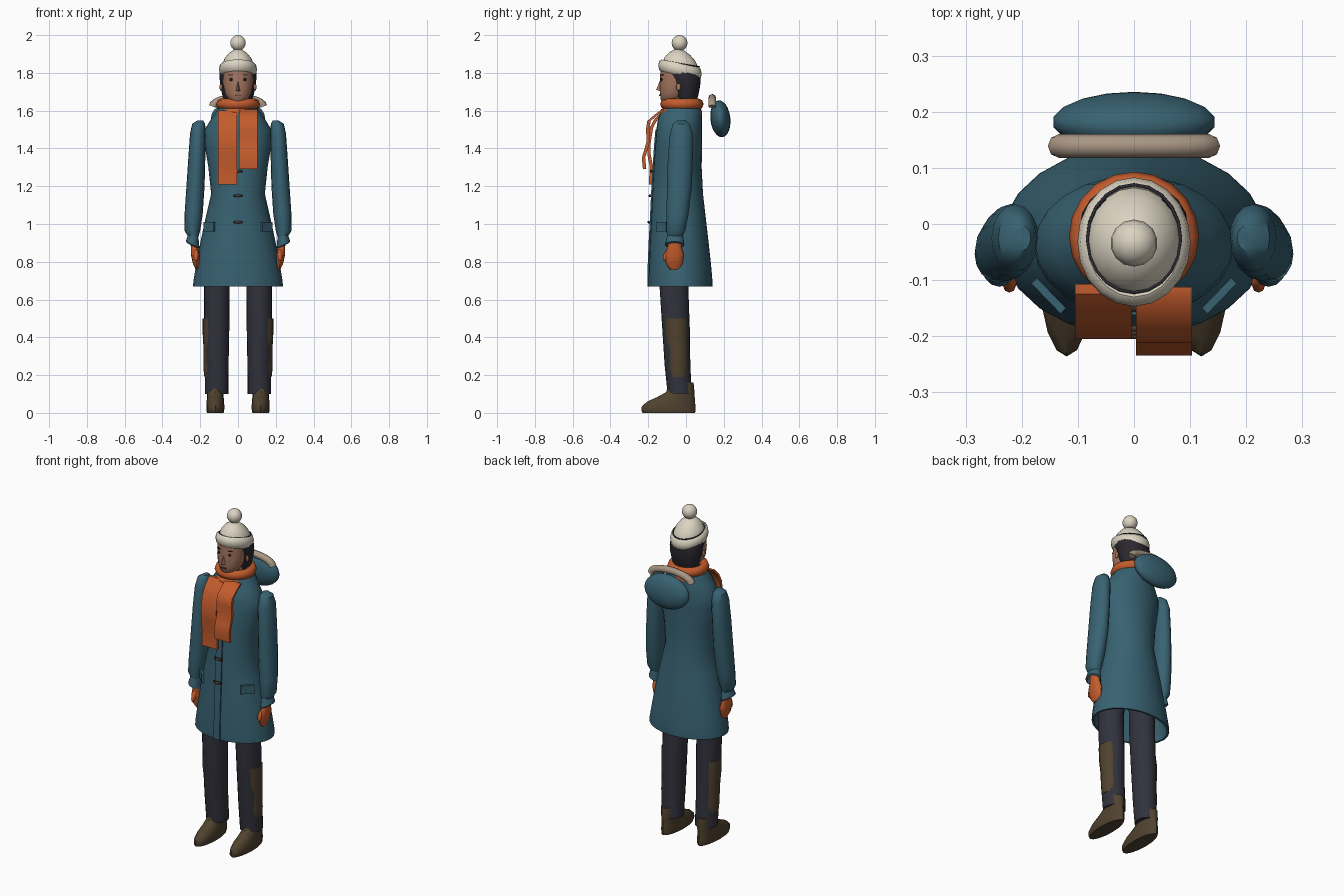
import bpy, bmesh, math
from mathutils import Vector

if "Cube" in bpy.data.objects:
    bpy.data.objects.remove(bpy.data.objects["Cube"])

def lin(c):
    c /= 255
    return c / 12.92 if c < 0.04045 else ((c + 0.055) / 1.055) ** 2.4

def material(name, r, g, b):
    m = bpy.data.materials.new(name)
    m.diffuse_color = (lin(r), lin(g), lin(b), 1)
    m.use_nodes = True
    m.node_tree.nodes["Principled BSDF"].inputs["Base Color"].default_value = m.diffuse_color
    return m

TEAL = material("coat teal", 56, 98, 114)
ORANGE = material("scarf orange", 196, 92, 45)
CREAM = material("hat cream", 220, 212, 194)
FUR = material("fur beige", 168, 150, 132)
SKIN = material("skin", 165, 118, 96)
HAIR = material("hair dark", 42, 40, 47)
NAVY = material("trouser navy", 50, 50, 61)
BROWN = material("boot brown", 80, 66, 47)
BLACK = material("eye black", 28, 24, 26)
LIP = material("lip", 128, 70, 66)

def finish(ob, name, mat, angle=40):
    ob.name = name
    ob.data.materials.clear()
    ob.data.materials.append(mat)
    bpy.ops.object.select_all(action='DESELECT')
    ob.select_set(True)
    bpy.context.view_layer.objects.active = ob
    bpy.ops.object.shade_smooth_by_angle(angle=math.radians(angle))
    return ob

def mesh_object(bm, name, mat, angle=40):
    bmesh.ops.recalc_face_normals(bm, faces=bm.faces)
    me = bpy.data.meshes.new(name)
    bm.to_mesh(me)
    bm.free()
    ob = bpy.data.objects.new(name, me)
    bpy.context.collection.objects.link(ob)
    return finish(ob, name, mat, angle)

def loft(name, rings, mat, segs=16, tx=0, ty=0, side=1, closed=False, angle=40):
    """Stack of ellipses (x, y, z, rx, ry), optionally tilted."""
    bm = bmesh.new()
    loops = []
    for x, y, z, rx, ry in rings:
        loop = []
        for i in range(segs):
            a = 2 * math.pi * i / segs
            dx, dy = rx * math.cos(a), ry * math.sin(a)
            loop.append(bm.verts.new((side * (x + dx), y + dy, z + tx * dx + ty * dy)))
        loops.append(loop)
    pairs = list(zip(loops, loops[1:])) + ([(loops[-1], loops[0])] if closed else [])
    for a, b in pairs:
        for i in range(segs):
            j = (i + 1) % segs
            bm.faces.new((a[i], a[j], b[j], b[i]))
    if not closed:
        bm.faces.new(loops[0])
        bm.faces.new(loops[-1])
    return mesh_object(bm, name, mat, angle)

def ribbon(name, path, x0, x1, t, mat):
    """Band of width x0..x1 following (y, z) points, t thick."""
    bm = bmesh.new()
    rows = [[bm.verts.new(p) for p in ((x0, y, z), (x1, y, z), (x1, y + t, z), (x0, y + t, z))]
            for y, z in path]
    for a, b in zip(rows, rows[1:]):
        for i in range(4):
            j = (i + 1) % 4
            bm.faces.new((a[i], a[j], b[j], b[i]))
    bm.faces.new(rows[0])
    bm.faces.new(rows[-1])
    return mesh_object(bm, name, mat)

def ball(name, loc, scale, mat, rot=(0, 0, 0), segs=14, rings=10):
    bpy.ops.mesh.primitive_uv_sphere_add(segments=segs, ring_count=rings, location=loc, rotation=rot)
    ob = bpy.context.object
    ob.scale = scale
    return finish(ob, name, mat, 60)

def box(name, loc, size, mat, rot=(0, 0, 0)):
    bpy.ops.mesh.primitive_cube_add(size=1, location=loc, rotation=rot)
    ob = bpy.context.object
    ob.scale = size
    return finish(ob, name, mat)

def ring(name, z, y, rx, ry, r, h, mat, ty=0):
    """Soft band around the neck or head."""
    prof = [(math.cos(k * math.pi / 4), math.sin(k * math.pi / 4)) for k in range(8)]
    loft(name, [(0, y, z + h * s, rx + r * c, ry + r * c) for c, s in prof], mat, 20, ty=ty,
         closed=True, angle=60)

# Coat: outer shell, rolled hem and inner lining: z, half width, front, back
outer = [(0.67, .238, -.20, .14), (0.70, .236, -.2, .14), (0.78, .222, -.198, .133),
         (0.9, .2, -.193, .12), (1.03, .172, -.186, .105), (1.16, .142, -.18, .09),
         (1.3, .157, -.172, .083), (1.43, .178, -.163, .085), (1.5, .176, -.157, .086),
         (1.56, .14, -.148, .086), (1.6, .112, -.13, .082), (1.64, .088, -.11, .068)]
inner = [(1.0, .15, -.16, .08), (0.78, .208, -.185, .12), (0.67, .226, -.188, .128)]
loft("coat", [(0, (f + b) / 2, z, w, (b - f) / 2) for z, w, f, b in inner + outer], TEAL, 24)
ribbon("coat_placket", [(f - .005, z) for z, w, f, b in outer[:9]], -.02, .02, .012, TEAL)

# Toggles with cord loops
for z, y in ((1.28, -.18), (1.15, -.187), (1.01, -.193)):
    box("toggle_cord", (0, y, z), (.05, .006, .014), BLACK)
    ball("toggle", (0, y - .005, z), (.023, .007, .007), BROWN, segs=8, rings=6)

for s in (-1, 1):
    # Pocket flap
    box("pocket_flap", (s * .152, -.128, .985), (.075, .014, .05), TEAL, (0, 0, s * math.radians(46)))
    # Sleeve, tilted cuff and mitten
    loft("sleeve", [(.2, -.025, 1.548, .016, .022), (.208, -.025, 1.53, .034, .045),
                    (.212, -.025, 1.48, .042, .06), (.218, -.03, 1.35, .045, .066),
                    (.225, -.035, 1.2, .048, .066), (.235, -.045, 1.05, .048, .058),
                    (.242, -.054, .965, .042, .05), (.236, -.058, .93, .026, .04)], TEAL, side=s)
    loft("cuff", [(.235, -.058, .94, .026, .042), (.24, -.06, .89, .036, .052),
                  (.24, -.06, .885, .03, .045), (.235, -.058, .935, .022, .036)], TEAL,
         tx=.5, side=s, closed=True)
    loft("mitten", [(.232, -.058, .93, .02, .032), (.23, -.06, .88, .02, .036),
                    (.226, -.062, .84, .024, .05), (.221, -.062, .79, .018, .044),
                    (.216, -.06, .76, .009, .026)], ORANGE, 12, side=s, angle=60)
    ball("mitten_thumb", (s * .222, -.105, .835), (.013, .014, .034), ORANGE,
         (math.radians(-20), 0, 0), 8, 6)
    # Trouser leg with boot shaft showing through its outer side
    loft("trouser_leg", [(.113, -.033, .1, .062, .064), (.113, -.045, .25, .063, .068),
                         (.113, -.053, .45, .067, .073), (.112, -.064, .67, .068, .076),
                         (.106, -.06, .85, .07, .076)], NAVY, 20, side=s)
    loft("boot_shaft", [(.124, -.04, .19, .054, .056), (.1275, -.042, .24, .056, .057),
                        (.125, -.046, .33, .057, .06), (.131, -.051, .42, .056, .063),
                        (.13, -.054, .5, .057, .064)], BROWN, 14, side=s)
    # Shoe: front and back extents per height
    shoe = [(0, .044, -.23, .048), (.012, .047, -.236, .05), (.035, .048, -.234, .05),
            (.06, .046, -.205, .048), (.085, .044, -.15, .046), (.11, .044, -.105, .045),
            (.16, .044, -.09, .04)]
    loft("shoe", [(.12, (f + b) / 2, z, w, (b - f) / 2) for z, w, f, b in shoe], BROWN, side=s)

# Neck, head, hair
loft("neck", [(0, -.03, 1.58, .055, .055), (0, -.035, 1.7, .052, .052)], SKIN)
loft("head", [(0, -.085, 1.64, .025, .035), (0, -.078, 1.655, .05, .055),
              (0, -.068, 1.69, .07, .07), (0, -.062, 1.74, .079, .077),
              (0, -.055, 1.82, .08, .08)], SKIN, 20, angle=60)
loft("hair", [(0, .005, 1.64, .068, .045), (0, .003, 1.68, .083, .062),
              (0, 0, 1.73, .093, .075), (0, -.005, 1.765, .097, .082),
              (0, -.026, 1.81, .097, .1), (0, -.03, 1.84, .085, .09)], HAIR, 20, angle=60)

# Face
nose = bmesh.new()
tip = [nose.verts.new(p) for p in ((0, -.136, 1.765), (-.013, -.134, 1.703),
                                   (.013, -.134, 1.703), (0, -.158, 1.71))]
for f in ((0, 1, 3), (0, 3, 2), (1, 2, 3), (0, 2, 1)):
    nose.faces.new([tip[i] for i in f])
mesh_object(nose, "nose", SKIN)
box("mouth", (0, -.138, 1.682), (.032, .008, .007), LIP)
for s in (-1, 1):
    ball("eye", (s * .036, -.13, 1.765), (.009, .006, .008), BLACK, segs=8, rings=6)
    box("eyebrow", (s * .038, -.128, 1.788), (.026, .008, .005), HAIR, (0, 0, s * .4))
    ball("ear", (s * .09, -.04, 1.725), (.008, .013, .02), SKIN, segs=8, rings=6)

# Knitted hat, hair edge above its brim, and bobble
loft("hat_crown", [(0, -.03, 1.8, .088, .102), (0, -.03, 1.845, .083, .094),
                   (0, -.032, 1.875, .072, .08), (0, -.034, 1.903, .05, .054),
                   (0, -.035, 1.925, .018, .02)], CREAM, 20, ty=-.12, angle=60)
ring("hat_brim", 1.818, -.032, .084, .098, .017, .033, CREAM, ty=-.2)
ring("hair_edge", 1.849, -.026, .083, .096, .003, .003, HAIR, ty=-.17)
ball("hat_bobble", (0, -.034, 1.958), (.042, .042, .042), CREAM)

# Scarf: two wraps and two hanging tails
ring("scarf_upper_wrap", 1.635, -.022, .09, .089, .026, .029, ORANGE)
ring("scarf_lower_wrap", 1.59, -.026, .086, .09, .022, .026, ORANGE)
ribbon("scarf_left_tail", [(-.125, 1.6), (-.165, 1.56), (-.192, 1.51), (-.205, 1.43),
                           (-.205, 1.37), (-.192, 1.3), (-.197, 1.21)], -.105, -.004, .018, ORANGE)
ribbon("scarf_right_tail", [(-.13, 1.605), (-.165, 1.58), (-.205, 1.545), (-.212, 1.5),
                            (-.208, 1.44), (-.222, 1.39), (-.234, 1.35), (-.228, 1.29)],
       .004, .103, .018, ORANGE)

# Hood hanging behind, with arched fur trim
ball("hood", (0, .182, 1.557), (.146, .053, .098), TEAL, (math.radians(6), 0, 0), 18, 12)
cu = bpy.data.curves.new("hood_fur_trim", 'CURVE')
cu.dimensions = '3D'
cu.bevel_depth = .021
cu.bevel_resolution = 2
cu.use_fill_caps = True
sp = cu.splines.new('POLY')
sp.points.add(12)
for i, p in enumerate(sp.points):
    a = math.pi * i / 12
    p.co = (-.134 * math.cos(a), .139, 1.622 + .045 * math.sin(a), 1)
trim = bpy.data.objects.new("hood_fur_trim", cu)
bpy.context.collection.objects.link(trim)
bpy.ops.object.select_all(action='DESELECT')
trim.select_set(True)
bpy.context.view_layer.objects.active = trim
bpy.ops.object.convert(target='MESH')
finish(bpy.context.object, "hood_fur_trim", FUR, 60)
